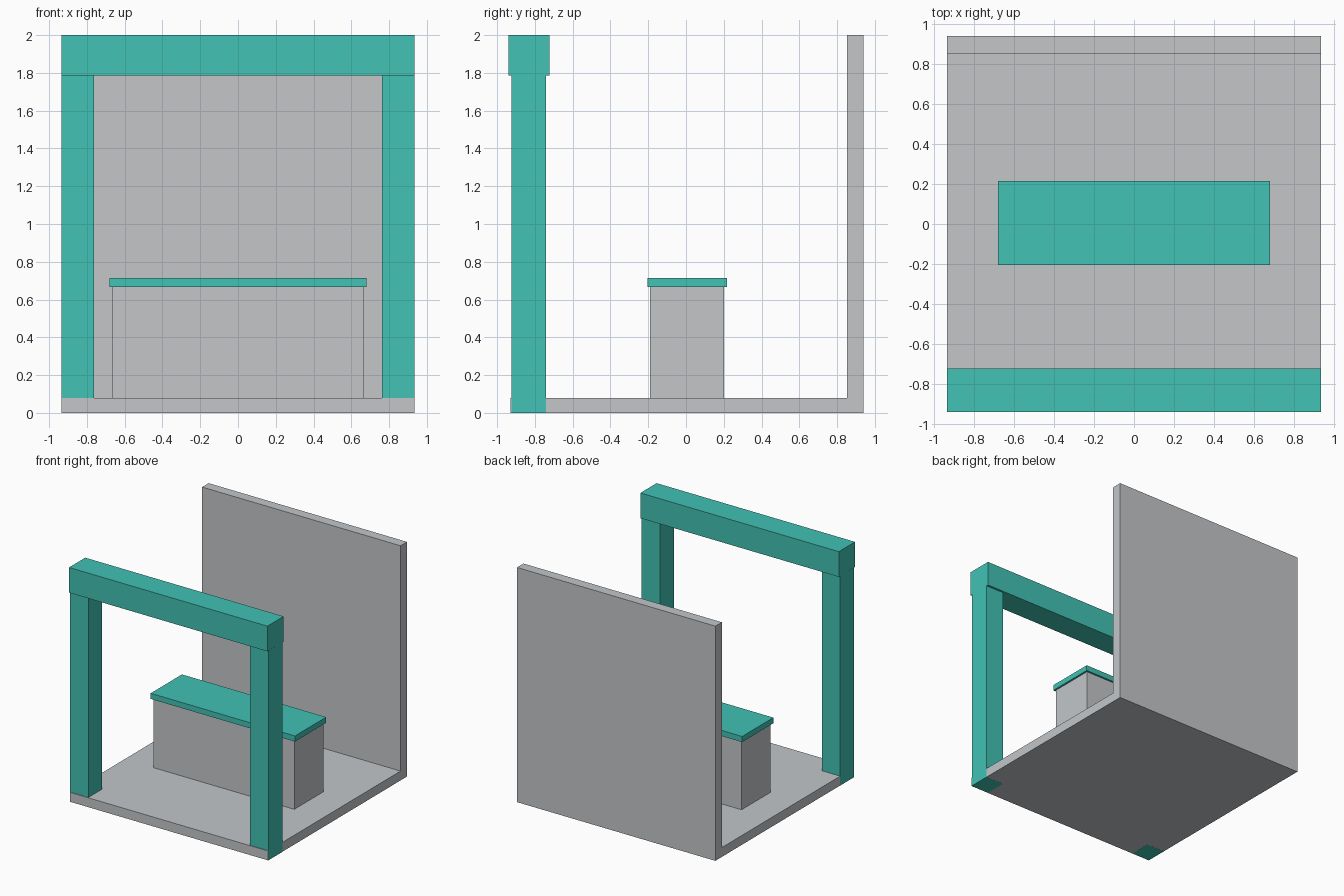
import bpy

# Remove the default cube only
cube = bpy.data.objects.get("Cube")
if cube:
    bpy.data.objects.remove(cube, do_unlink=True)


def make_material(name, rgb):
    mat = bpy.data.materials.new(name)
    mat.use_nodes = True
    color = (*rgb, 1.0)
    mat.diffuse_color = color
    mat.node_tree.nodes["Principled BSDF"].inputs["Base Color"].default_value = color
    return mat


def box(name, low, high, mat):
    """Axis-aligned box between two opposite corners."""
    bpy.ops.mesh.primitive_cube_add(size=1)
    obj = bpy.context.object
    obj.name = name
    for v in obj.data.vertices:
        v.co = [h if c > 0 else l for c, l, h in zip(v.co, low, high)]
    obj.data.materials.append(mat)
    return obj


teal = make_material("teal", (0.054, 0.539, 0.456))
grey = make_material("light grey", (0.546, 0.565, 0.584))

HALF = 0.935    # half width of the stand
FLOOR = 0.08    # floor thickness
SKIN = 0.0005   # keeps the posts clear of the floor's flush faces

# Floor and back wall
box("floor", (-HALF, -0.93, 0), (HALF, 0.94, FLOOR), grey)
box("back_wall", (-HALF, 0.853, FLOOR), (HALF, 0.94, 2), grey)

# Front gateway: two posts running through the floor, and a header beam
for side, sign in (("left", 1), ("right", -1)):
    xs = sorted((sign * 0.763, sign * (HALF + SKIN)))
    box(side + "_post", (xs[0], -0.925, -SKIN), (xs[1], -0.74, 1.785), teal)
box("header_beam", (-HALF, -0.94, 1.785), (HALF, -0.722, 2), teal)

# Counter with an overhanging top
box("counter_body", (-0.664, -0.19, FLOOR), (0.664, 0.2, 0.667), grey)
box("counter_top", (-0.68, -0.205, 0.667), (0.68, 0.216, 0.715), teal)
